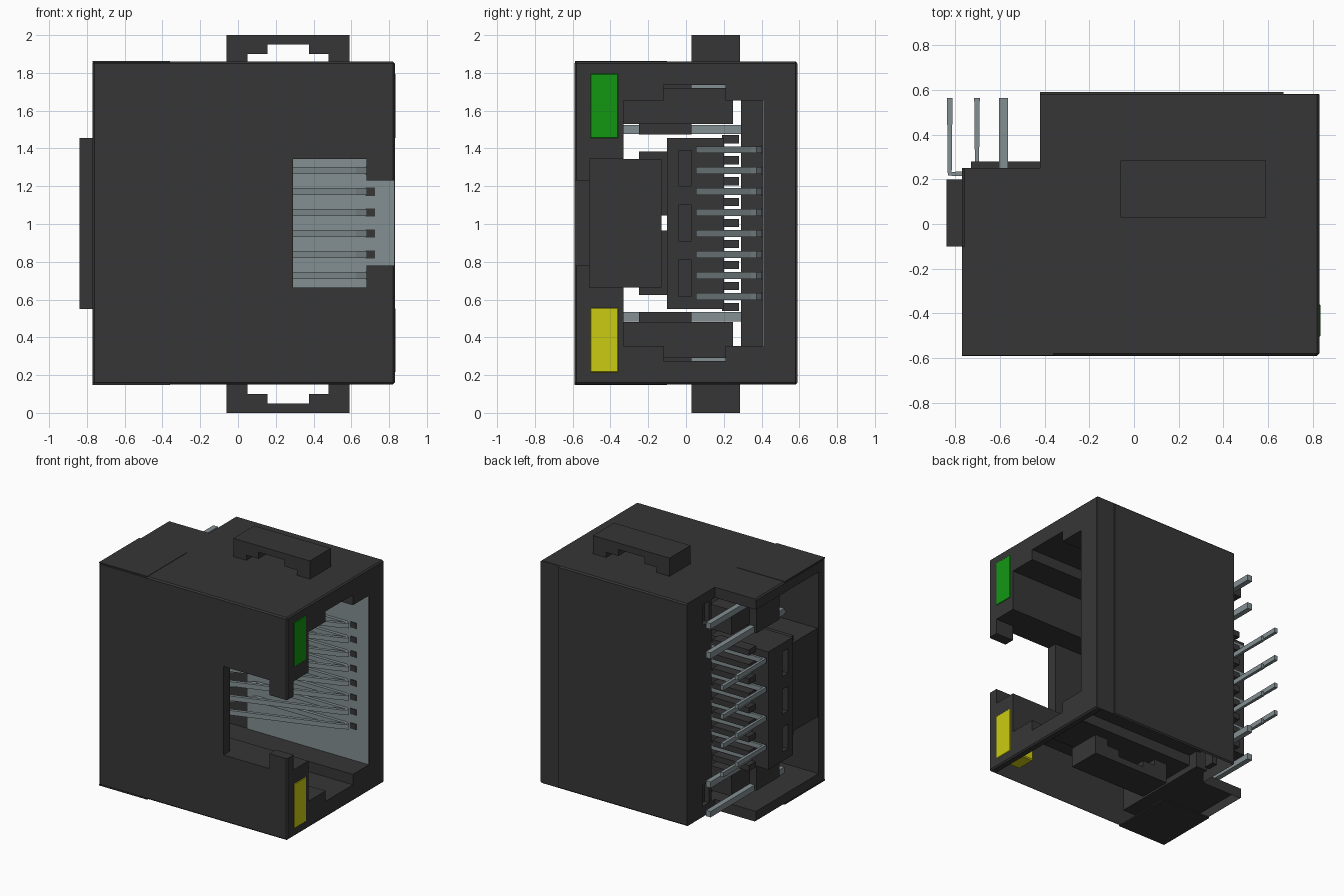
import bpy, bmesh

if "Cube" in bpy.data.objects:
    bpy.data.objects.remove(bpy.data.objects["Cube"], do_unlink=True)

MID = 1.005  # mid height of the housing


def material(name, rgb):
    m = bpy.data.materials.new(name)
    m.use_nodes = True
    m.diffuse_color = (*rgb, 1)
    b = m.node_tree.nodes["Principled BSDF"]
    b.inputs["Base Color"].default_value = (*rgb, 1)
    b.inputs["Roughness"].default_value = 0.6
    return m


BLACK = material("black plastic", (0.037, 0.037, 0.037))
METAL = material("grey metal", (0.23, 0.275, 0.285))
GREEN = material("green lamp", (0.006, 0.31, 0.006))
YELLOW = material("yellow lamp", (0.6, 0.6, 0.006))


def make(name, bm, mat):
    bmesh.ops.recalc_face_normals(bm, faces=bm.faces)
    me = bpy.data.meshes.new(name)
    bm.to_mesh(me)
    bm.free()
    me.materials.append(mat)
    ob = bpy.data.objects.new(name, me)
    bpy.context.collection.objects.link(ob)
    return ob


def box(name, x, y, z, mat=BLACK, bevel=0):
    bm = bmesh.new()
    bmesh.ops.create_cube(bm, size=1)
    for v in bm.verts:
        v.co = [r[0] + (c + 0.5) * (r[1] - r[0]) for c, r in zip(v.co, (x, y, z))]
    if bevel:
        bmesh.ops.bevel(bm, geom=bm.edges[:], offset=bevel, segments=1, affect='EDGES')
    return make(name, bm, mat)


def prism(name, pts, axis, lo, hi, mat=BLACK):
    """Extrude a 2D profile along one axis."""
    bm = bmesh.new()
    rest = [i for i in range(3) if i != axis]
    vs = []
    for a, b in pts:
        co = [0, 0, 0]
        co[axis], co[rest[0]], co[rest[1]] = lo, a, b
        vs.append(bm.verts.new(co))
    f = bm.faces.new(vs)
    out = bmesh.ops.extrude_face_region(bm, geom=[f])
    for v in out["geom"]:
        if isinstance(v, bmesh.types.BMVert):
            v.co[axis] = hi
    return make(name, bm, mat)


def strip(name, pts, z, width, thick):
    """Bent metal strip following a path in x and y."""
    bm = bmesh.new()
    rows = [[bm.verts.new((x, y, z + s * width / 2)) for s in (-1, 1)] for x, y in pts]
    for a, b in zip(rows, rows[1:]):
        bm.faces.new((a[0], b[0], b[1], a[1]))
    ob = make(name, bm, METAL)
    mod = ob.modifiers.new("thickness", 'SOLIDIFY')
    mod.thickness = thick
    mod.offset = 0
    return ob


def cut(ob, cutters):
    """Subtract the cutters one by one, then discard them."""
    for c in cutters:
        c.hide_render = True
        mod = ob.modifiers.new("cut", 'BOOLEAN')
        mod.operation = 'DIFFERENCE'
        mod.solver = 'EXACT'
        mod.object = c
    dg = bpy.context.evaluated_depsgraph_get()
    me = bpy.data.meshes.new_from_object(ob.evaluated_get(dg))
    ob.modifiers.clear()
    ob.data = me
    for c in cutters:
        bpy.data.objects.remove(c, do_unlink=True)


# Housing: block with port cavity, latch slot, open rear and a rear step
housing = box("housing", (-0.77, 0.83), (-0.59, 0.59), (0.15, 1.86), BLACK, 0.01)
half = [(-0.51, 0.34), (-0.33, 0.34), (-0.33, 0.65), (-0.12, 0.65),
        (-0.12, 0.73), (0.21, 0.73), (0.21, 0.65), (0.41, 0.65)]
cavity = [(y, MID + h) for y, h in half] + [(y, MID - h) for y, h in reversed(half)]
cut(housing, [
    prism("cavity_cutter", cavity, 0, -0.36, 0.9),
    box("rear_cutter", (-0.9, -0.33), (-0.51, 0.29), (0.23, 1.78)),
    box("step_cutter", (-0.9, -0.42), (0.25, 0.7), (0, 2)),
    box("latch_window_cutter", (0.29, 0.68), (-0.7, -0.45), (0.665, 1.345)),
    box("latch_notch_cutter", (0.6, 0.9), (-0.7, -0.45), (0.78, 1.23)),
    box("foot_cutter", (0.67, 0.9), (0.582, 0.7), (0, 2)),
    box("upper_pocket_cutter", (-0.5, -0.38), (0.32, 0.4), (1.62, 1.78)),
    box("lower_pocket_cutter", (-0.5, -0.38), (0.32, 0.4), (0.23, 0.39)),
])

# The underside is an open shell
bm = bmesh.new()
bm.from_mesh(housing.data)
under = [f for f in bm.faces if f.normal.z < -0.9 and f.calc_center_median().z < 0.16]
bmesh.ops.delete(bm, geom=under, context='FACES')
bm.to_mesh(housing.data)
bm.free()
box("underside_front_rim", (0.78, 0.82), (-0.58, 0.575), (0.15, 0.158))
box("underside_rear_plate", (-0.77, -0.36), (-0.59, -0.1), (0.148, 0.158))
box("top_rear_plate", (-0.77, -0.36), (-0.588, -0.1), (1.855, 1.863))

# Bracket tabs above and below
tab = [(-0.06, 1.85), (0.05, 1.85), (0.05, 1.90), (0.155, 1.90), (0.155, 1.95),
       (0.375, 1.95), (0.375, 1.90), (0.48, 1.90), (0.48, 1.85), (0.59, 1.85),
       (0.59, 2.0), (-0.06, 2.0)]
prism("top_tab", tab, 1, 0.03, 0.285)
prism("bottom_tab", [(x, 2 - z) for x, z in tab], 1, 0.03, 0.285)

# Indicator lamps
box("green_lamp", (0.62, 0.834), (-0.51, -0.355), (1.45, 1.80), GREEN, 0.008)
box("yellow_lamp", (0.62, 0.834), (-0.51, -0.355), (0.21, 0.56), YELLOW, 0.008)

# Metal cavity floor
box("cavity_floor", (-0.2, 0.825), (0.404, 0.413), (0.355, 1.655), METAL)

# Contact carrier with three recesses on both faces
carrier = box("contact_carrier", (-0.84, -0.35), (-0.1, 0.2), (0.55, 1.455))
recesses = []
for i in (-1, 0, 1):
    z = MID + i * 0.29
    for x in ((-0.9, -0.79), (-0.4, -0.3)):
        recesses.append(box("recess_cutter", x, (-0.04, 0.03), (z - 0.095, z + 0.095)))
cut(carrier, recesses)
for i in range(9):
    z = MID + (i - 4) * 0.111
    box("carrier_rib", (-0.73, -0.42), (0.19, 0.28), (z - 0.022, z + 0.022))

# Plug closing the rear of the latch channel
box("rear_plug", (-0.76, -0.36), (-0.515, -0.13), (0.665, 1.345))
for s in (-1, 1):
    z = sorted((MID + s * 0.04, MID + s * 0.38))
    box("carrier_leg", (-0.74, -0.38), (-0.25, -0.09), z)

# Eight spring contacts with alternating rear pins
for i in range(8):
    z = MID + (i - 3.5) * 0.111
    px = -0.703 if i % 2 == 0 else -0.825
    strip("spring_contact", [(px, 0.565), (px, 0.225), (-0.35, 0.225), (-0.1, 0.385),
                             (0.64, 0.392), (0.67, 0.375), (0.62, 0.355), (-0.25, 0.065)],
          z, 0.036, 0.025)
    box("contact_slot", (0.675, 0.725), (0.399, 0.404), (z - 0.022, z + 0.022))

# Lamp lead holders and leads, mirrored above and below
for s in (-1, 1):
    def span(a, b):
        return sorted((MID + s * a, MID + s * b))
    box("lead_holder", (-0.56, -0.38), (-0.33, 0.25), span(0.525, 0.715))
    box("lead_clip", (-0.62, -0.4), (-0.25, 0.03), span(0.47, 0.74))
    box("inner_lead", (-0.605, -0.565), (-0.33, 0.565), span(0.472, 0.52), METAL)
    box("outer_lead", (-0.605, -0.565), (-0.33, 0.565), span(0.70, 0.745), METAL)
    box("lamp_lead", (-0.6, 0.62), (-0.36, -0.335), span(0.475, 0.5), METAL)
